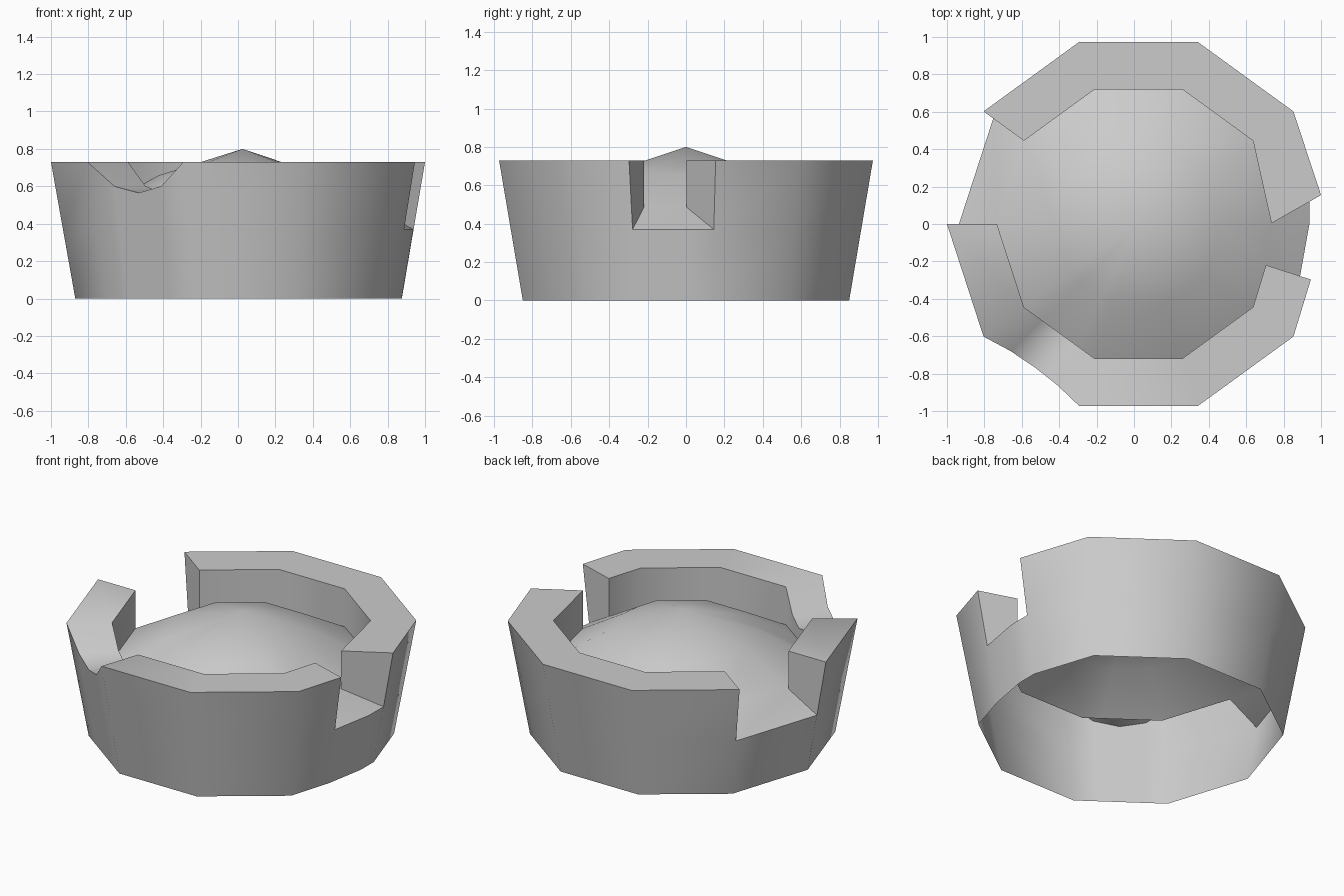
import bpy, bmesh, math
from mathutils import Vector

cube = bpy.data.objects.get("Cube")
if cube:
    bpy.data.objects.remove(cube, do_unlink=True)

CENTRE_X = 0.024
HEIGHT, FLOOR, SILL = 0.73, 0.37, 0.485   # rim top, notch lip, foot of inner wall
R_BASE, R_TOP, R_INNER, R_DOME = 0.894, 1.024, 0.757, 0.45


def wall_radius(z):
    return R_BASE + (R_TOP - R_BASE) * z / HEIGHT


def corner(k):
    a = math.radians(36 * k)
    return Vector((math.cos(a), math.sin(a)))


# Stations around the ring: outer direction, inner direction, rim height, notch follows
stations = []


def station(outer, inner=None, top=HEIGHT, notch=False):
    stations.append((outer, inner or outer, top, notch))


side_inner = Vector((0.939, 0.005))
station(Vector((0.953, 0.151)), side_inner)
for k in range(1, 7):
    station(corner(k), notch=(k == 4))
# Scooped dip in one rim segment
for t, z in ((0.25, 0.6), (0.5, 0.565), (0.75, 0.6)):
    station(corner(6).lerp(corner(7), t), top=z)
for k in range(7, 10):
    station(corner(k))
station(Vector((0.90, -0.29)), notch=True)
station(Vector((0.952, 0.0)), side_inner, notch=True)

bm = bmesh.new()


def point(direction, radius, z):
    return bm.verts.new((CENTRE_X + direction.x * radius, direction.y * radius, z))


rings = []
for outer, inner, top, notch in stations:
    rings.append({
        "base": point(outer, R_BASE, 0),
        "lip": point(outer, wall_radius(FLOOR), FLOOR),
        "top": point(outer, wall_radius(top), top),
        "rim": point(inner, R_INNER, top),
        "sill": point(inner, R_INNER, SILL),
        "dome": point(inner, R_DOME, 0.658),
    })
apex = bm.verts.new((CENTRE_X, 0, 0.8))

# Skin each segment, from the base up over the rim to the dome
FULL = ("base", "lip", "top", "rim", "sill", "dome")
OPEN = ("base", "lip", "sill", "dome")
for i, a in enumerate(rings):
    b = rings[(i + 1) % len(rings)]
    notch, before = stations[i][3], stations[i - 1][3]
    path = OPEN if notch else FULL
    for low, high in zip(path, path[1:]):
        bm.faces.new((a[low], b[low], b[high], a[high]))
    bm.faces.new((a["dome"], b["dome"], apex))
    # End wall where the rim starts or stops
    if notch != before:
        bm.faces.new([a[n] for n in ("lip", "top", "rim", "sill")])

bmesh.ops.remove_doubles(bm, verts=bm.verts, dist=0.0005)
loose = [v for v in bm.verts if not v.link_faces]
bmesh.ops.delete(bm, geom=loose, context="VERTS")
bmesh.ops.recalc_face_normals(bm, faces=bm.faces)
apex = max(bm.verts, key=lambda v: v.co.z)
if apex.link_faces[0].normal.z < 0:
    bmesh.ops.reverse_faces(bm, faces=bm.faces)

mesh = bpy.data.meshes.new("notched_bowl")
bm.to_mesh(mesh)
bm.free()
bowl = bpy.data.objects.new("notched_bowl", mesh)
bpy.context.collection.objects.link(bowl)

# Plain grey material
grey = bpy.data.materials.new("plain_grey")
grey.use_nodes = True
colour = (0.6, 0.6, 0.6, 1)
grey.diffuse_color = colour
grey.node_tree.nodes["Principled BSDF"].inputs["Base Color"].default_value = colour
mesh.materials.append(grey)

# Soft facets, crisp rim edges
bpy.ops.object.select_all(action="DESELECT")
bowl.select_set(True)
bpy.context.view_layer.objects.active = bowl
bpy.ops.object.shade_smooth_by_angle(angle=math.radians(50))
